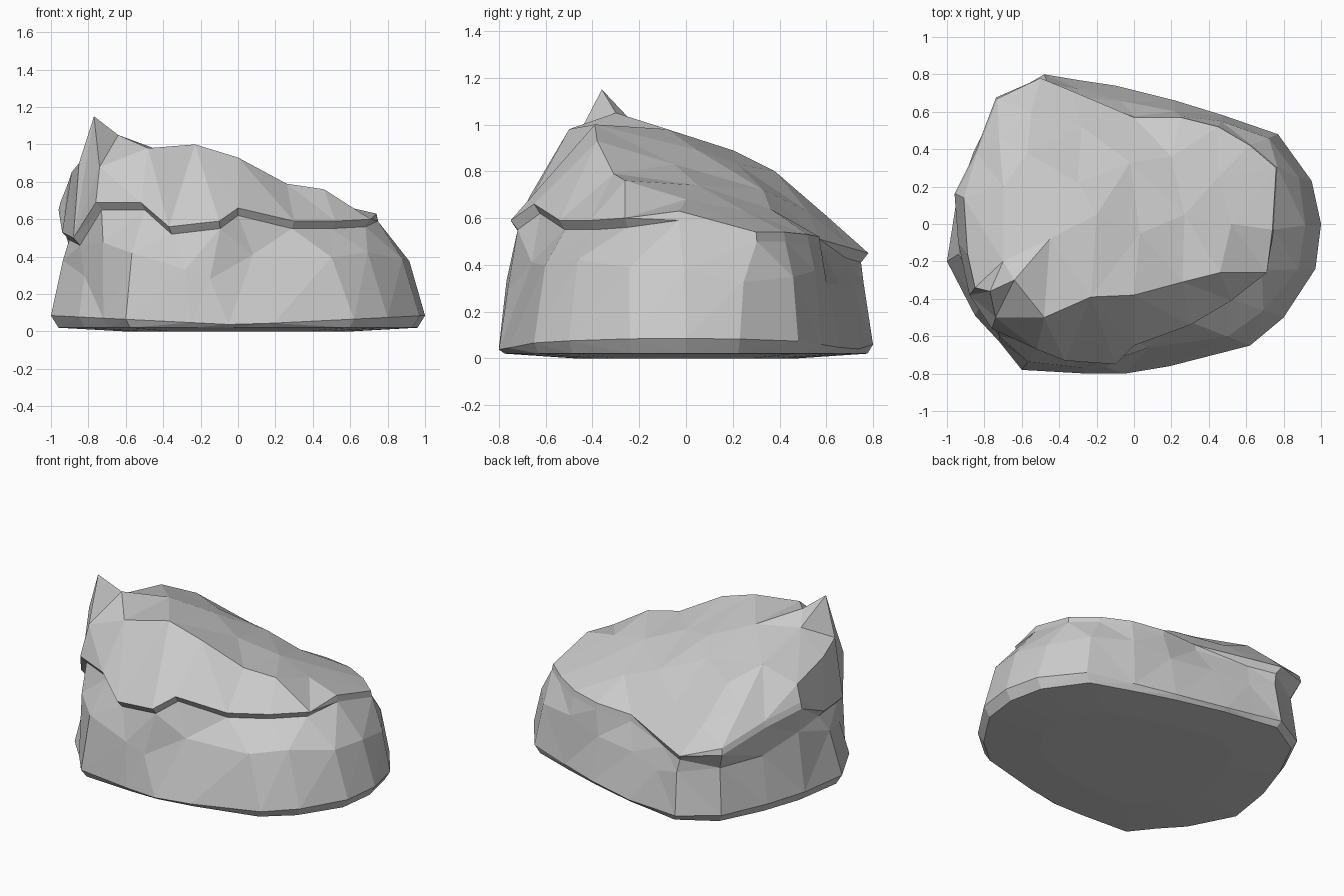
import bpy, bmesh, random
from mathutils import Vector
from mathutils.geometry import delaunay_2d_cdt

if "Cube" in bpy.data.objects:
    bpy.data.objects.remove(bpy.data.objects["Cube"])

random.seed(4)

# Footprint outline, counter-clockwise from the right end
foot = [(1, 0), (.95, .23), (.77, .48), (.48, .58), (.22, .66), (-.1, .74), (-.3, .77),
        (-.48, .8), (-.72, .66), (-.86, .38), (-.95, .12), (-1, -.2), (-.85, -.49),
        (-.72, -.63), (-.6, -.78), (-.25, -.8), (-.05, -.8), (.19, -.76), (.62, -.65),
        (.8, -.5), (.97, -.24)]
# Ledge lip around the rock, same order
lip = [(.74, -.03, .63), (.76, .3, .54), (.62, .42, .54), (.45, .52, .53), (.25, .57, .52),
       (0, .57, .51), (-.33, .71, .47), (-.5, .78, .45), (-.73, .67, .52), (-.84, .38, .62),
       (-.95, .16, .69), (-.94, -.1, .53), (-.88, -.38, .5), (-.76, -.56, .69),
       (-.52, -.67, .69), (-.37, -.73, .56), (-.1, -.75, .59), (0, -.65, .66),
       (.3, -.54, .59), (.52, -.41, .59), (.71, -.26, .6)]
flush = {0, 1, 2, 3, 4, 5, 8, 9, 10}   # columns where the ledge does not overhang
# Crown: front ridge, spike and left shoulder, then the slope to the back
crown = [(-.48, -.5, .98), (-.23, -.39, 1), (0, -.38, .93), (.26, -.31, .79), (.46, -.26, .76),
         (-.77, -.36, 1.15), (-.64, -.3, 1.05), (-.7, -.2, .98),
         (-.89, -.16, .85), (-.85, -.34, .9), (-.74, -.5, .88), (-.91, .14, .79),
         (-.45, -.08, .98), (-.2, .05, .89), (.03, -.05, .83), (-.02, .33, .72),
         (.27, .05, .74), (.52, 0, .68), (.45, .25, .63), (.2, .36, .64),
         (-.57, .38, .8), (-.3, .22, .83), (-.7, .2, .89), (-.72, .45, .7),
         (-.28, .52, .63), (-.55, .6, .61)]

bm = bmesh.new()
n = len(foot)


def ring(points):
    return [bm.verts.new(p) for p in points]


def bridge(a, b):
    for i in range(n):
        j = (i + 1) % n
        bm.faces.new((a[i], a[j], b[j], b[i]))


# Lower body: shallow belly, chipped wall, recess under the lip
low, wall, under = [], [], []
for i, ((x, y), (lx, ly, lz)) in enumerate(zip(foot, lip)):
    low.append((x, y, .035 + .05 * abs(x)))
    t = .3 + random.uniform(-.06, .06)
    k = .955 if y > .6 or x < -.8 else .985
    wall.append(((x + (lx - x) * t) * k, (y + (ly - y) * t) * k,
                 lz * random.uniform(.58, .74)))
    k = 1.01 if i in flush else .96
    under.append((lx * k, ly * k, lz - .04))
# Step in the front wall
wall[16] = (-.15, -.765, .28)
wall[17] = (.08, -.66, .41)

rings = [ring((x * .6, y * .6, 0) for x, y in foot),
         ring((x * .96, y * .97, .02) for x, y in foot), ring(low), ring(wall),
         ring(under), ring(lip)]
bm.faces.new(rings[0][::-1])
for a, b in zip(rings, rings[1:]):
    bridge(a, b)

# Upper slab: triangulate the lip and crown points as faceted terrain
flat = [Vector(p[:2]) for p in lip + crown]
co, _, faces, origin, _, _ = delaunay_2d_cdt(flat, [], [list(range(n))], 1, 1e-5)
top = rings[-1] + ring(crown)
for f in faces:
    bm.faces.new([top[origin[i][0]] for i in f])

bmesh.ops.triangulate(bm, faces=[f for f in bm.faces if len(f.verts) == 4])
bmesh.ops.recalc_face_normals(bm, faces=bm.faces[:])
mesh = bpy.data.meshes.new("rock")
bm.to_mesh(mesh)
bm.free()
bpy.context.collection.objects.link(bpy.data.objects.new("rock", mesh))
